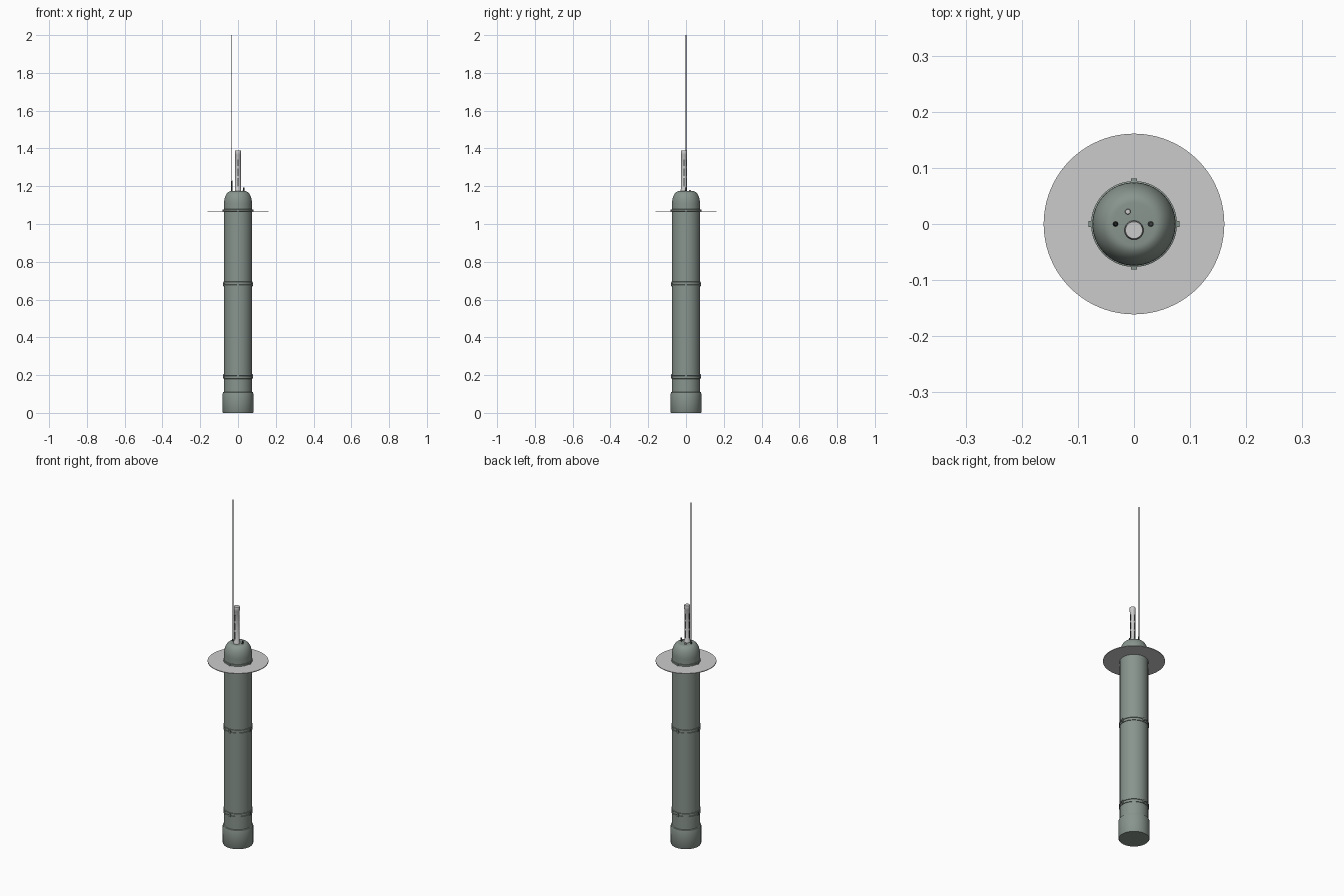
import bpy, math
from math import sin, cos, pi

if "Cube" in bpy.data.objects:
    bpy.data.objects.remove(bpy.data.objects["Cube"])


def material(name, rgb):
    m = bpy.data.materials.new(name)
    m.diffuse_color = (*rgb, 1)
    m.use_nodes = True
    m.node_tree.nodes["Principled BSDF"].inputs["Base Color"].default_value = m.diffuse_color
    return m


GREEN = material("hull_green", (0.25, 0.30, 0.27))
DARK = material("dark_rubber", (0.05, 0.055, 0.055))


def finish(ob, mat=None, angle=35):
    if mat:
        ob.data.materials.append(mat)
    bpy.ops.object.select_all(action='DESELECT')
    ob.select_set(True)
    bpy.context.view_layer.objects.active = ob
    bpy.ops.object.shade_smooth_by_angle(angle=math.radians(angle))
    return ob


def lathe(name, profile, x=0, y=0, mat=None, n=64):
    """Closed solid of revolution; profile is (radius, z) from bottom to top."""
    verts = [(r * cos(2 * pi * i / n), r * sin(2 * pi * i / n), z)
             for r, z in profile for i in range(n)]
    faces = [(k * n + i, k * n + (i + 1) % n, (k + 1) * n + (i + 1) % n, (k + 1) * n + i)
             for k in range(len(profile) - 1) for i in range(n)]
    last = (len(profile) - 1) * n
    faces += [tuple(reversed(range(n))), tuple(range(last, last + n))]
    me = bpy.data.meshes.new(name)
    me.from_pydata(verts, [], faces)
    ob = bpy.data.objects.new(name, me)
    ob.location = (x, y, 0)
    bpy.context.collection.objects.link(ob)
    return finish(ob, mat)


def box(name, loc, size, rot=0, mat=None):
    bpy.ops.mesh.primitive_cube_add(size=1, location=loc, rotation=(0, 0, rot))
    ob = bpy.context.object
    ob.name = name
    ob.scale = size
    return finish(ob, mat)


# Main hull tube with rounded dome and small flat top
dome = [(0.038 + 0.036 * cos(a), 1.108 + 0.066 * sin(a))
        for a in [i * pi / 2 / 12 for i in range(13)]]
lathe("hull", [(0.074, 0.10), (0.074, 1.06)] + dome, mat=GREEN)

# Bottom collar
lathe("base_collar", [(0.079, 0), (0.081, 0.003), (0.081, 0.103),
                      (0.079, 0.109), (0.073, 0.112)], mat=GREEN)

# Paired clamp bands with four clips each
for k, z in enumerate((0.193, 0.682)):
    for s in (-1, 1):
        c = z + s * 0.008
        lathe(f"clamp_band_{k}", [(0.073, c - 0.005), (0.077, c - 0.004),
                                  (0.077, c + 0.004), (0.073, c + 0.005)], mat=GREEN)
    for i in range(4):
        a = i * pi / 2
        box(f"band_clip_{k}_{i}", (0.077 * cos(a), 0.077 * sin(a), z),
            (0.007, 0.010, 0.018), a, GREEN)

# Stability disc with retaining ring and clips
lathe("stability_disc", [(0.161, 1.063), (0.161, 1.067)], n=96)
lathe("disc_ring", [(0.073, 1.067), (0.0765, 1.068), (0.0765, 1.077), (0.073, 1.079)], mat=GREEN)
for i in range(4):
    a = i * pi / 2
    box(f"disc_clip_{i}", (0.077 * cos(a), 0.077 * sin(a), 1.071), (0.008, 0.010, 0.012), a, GREEN)

# Sensor column with collar and intake slots
SY = -0.011
lathe("sensor_column", [(0.017, 1.165), (0.017, 1.183), (0.015, 1.186), (0.015, 1.365),
                        (0.016, 1.367), (0.016, 1.387), (0.015, 1.389)], y=SY, n=40)
for i in range(4):
    a = i * pi / 2
    for z, h in ((1.222, 0.045), (1.275, 0.04), (1.325, 0.035)):
        box("sensor_slot", (0.0145 * cos(a), SY + 0.0145 * sin(a), z),
            (0.0025, 0.006, h), a, DARK)

# Whip antenna with thicker foot
lathe("antenna", [(0.0045, 1.165), (0.0045, 1.18), (0.0035, 1.183), (0.0035, 1.225),
                  (0.0025, 1.23), (0.0022, 2.0)], x=-0.033, mat=DARK, n=16)

# Small port and plug on the dome
lathe("vent_port", [(0.005, 1.16), (0.005, 1.178), (0.0035, 1.179), (0.0035, 1.192)],
      x=0.030, mat=DARK, n=24)
lathe("plug", [(0.005, 1.165), (0.005, 1.180), (0.004, 1.181)], x=-0.011, y=0.022, n=24)
